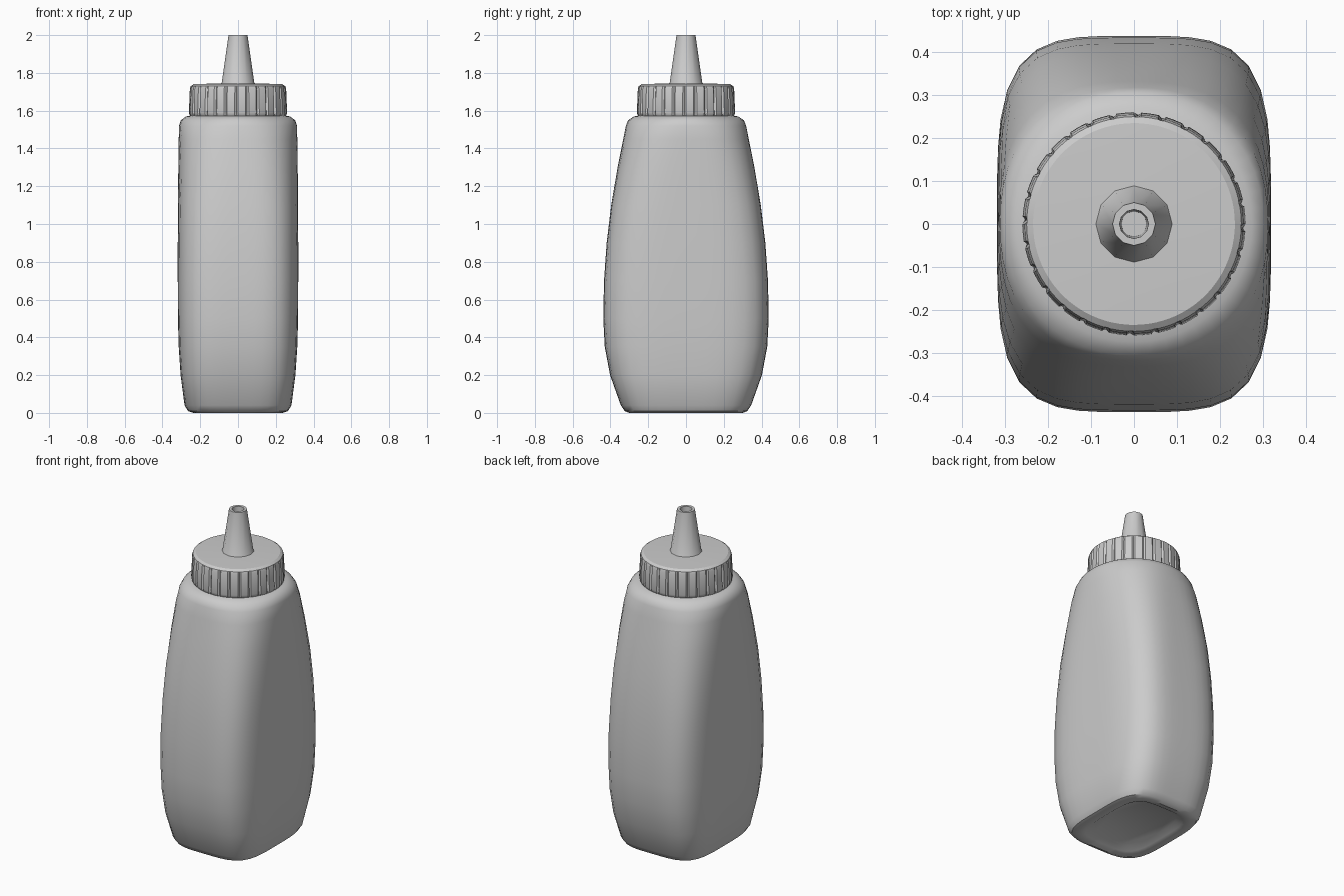
import bpy, bmesh
from math import sin, cos, pi, radians

cube = bpy.data.objects.get("Cube")
if cube:
    bpy.data.objects.remove(cube)

grey = bpy.data.materials.new("light grey plastic")
grey.use_nodes = True
colour = (0.6, 0.6, 0.6, 1)
grey.diffuse_color = colour
grey.node_tree.nodes["Principled BSDF"].inputs["Base Color"].default_value = colour


def loft(name, rings, angle):
    """Skin a stack of equal-sized rings and close both ends."""
    bm = bmesh.new()
    loops = [[bm.verts.new(p) for p in ring] for ring in rings]
    n = len(loops[0])
    for low, high in zip(loops, loops[1:]):
        for i in range(n):
            j = (i + 1) % n
            bm.faces.new((low[i], low[j], high[j], high[i]))
    bm.faces.new(loops[0][::-1])
    bm.faces.new(loops[-1])
    bmesh.ops.recalc_face_normals(bm, faces=bm.faces)
    mesh = bpy.data.meshes.new(name)
    bm.to_mesh(mesh)
    bm.free()
    mesh.materials.append(grey)
    obj = bpy.data.objects.new(name, mesh)
    bpy.context.collection.objects.link(obj)
    bpy.ops.object.select_all(action="DESELECT")
    obj.select_set(True)
    bpy.context.view_layer.objects.active = obj
    bpy.ops.object.shade_smooth_by_angle(angle=radians(angle))
    return obj


def oval(z, rx, ry, power, sides=48):
    """Superellipse ring: power 2 is round, higher is squarer."""
    ring = []
    for i in range(sides):
        c, s = cos(2 * pi * i / sides), sin(2 * pi * i / sides)
        k = (abs(c) ** power + abs(s) ** power) ** (-1 / power)
        ring.append((rx * c * k, ry * s * k, z))
    return ring


def ribbed(z, radius, depth, ribs=28):
    """Ring of broad ribs parted by narrow grooves."""
    ring = []
    for i in range(ribs):
        for part, drop in ((0, 0), (0.35, 0), (0.7, 0), (0.85, depth)):
            a = 2 * pi * (i + part) / ribs
            ring.append(((radius - drop) * cos(a), (radius - drop) * sin(a), z))
    return ring


# Squeeze bottle with a recessed base: height, half width, half depth, squareness
body = [
    (0.03, 0.17, 0.23, 4), (0.01, 0.2, 0.26, 4), (0.0, 0.235, 0.3, 4),
    (0.01, 0.265, 0.325, 4), (0.04, 0.283, 0.345, 4), (0.2, 0.304, 0.402, 4),
    (0.35, 0.314, 0.43, 4), (0.5, 0.318, 0.438, 4), (0.7, 0.319, 0.434, 4),
    (0.9, 0.319, 0.42, 3.8), (1.1, 0.318, 0.396, 3.5), (1.3, 0.316, 0.362, 3),
    (1.45, 0.314, 0.332, 2.6), (1.52, 0.312, 0.318, 2.3), (1.55, 0.302, 0.306, 2.1),
    (1.57, 0.275, 0.275, 2), (1.575, 0.23, 0.23, 2),
]
loft("bottle_body", [oval(*row) for row in body], 35)

# Screw cap with ribs around its side
cap = [(1.56, 0.245, 0), (1.575, 0.256, 0.002), (1.59, 0.26, 0.009),
       (1.715, 0.255, 0.009), (1.73, 0.25, 0.001), (1.74, 0.235, 0), (1.745, 0.1, 0)]
loft("screw_cap", [ribbed(*row) for row in cap], 25)

# Tapered spout with an open tip
spout = [(1.735, 0.095), (1.75, 0.086), (2.0, 0.05), (2.0, 0.034), (1.9, 0.03)]
loft("spout", [oval(z, r, r, 2, 12) for z, r in spout], 35)
